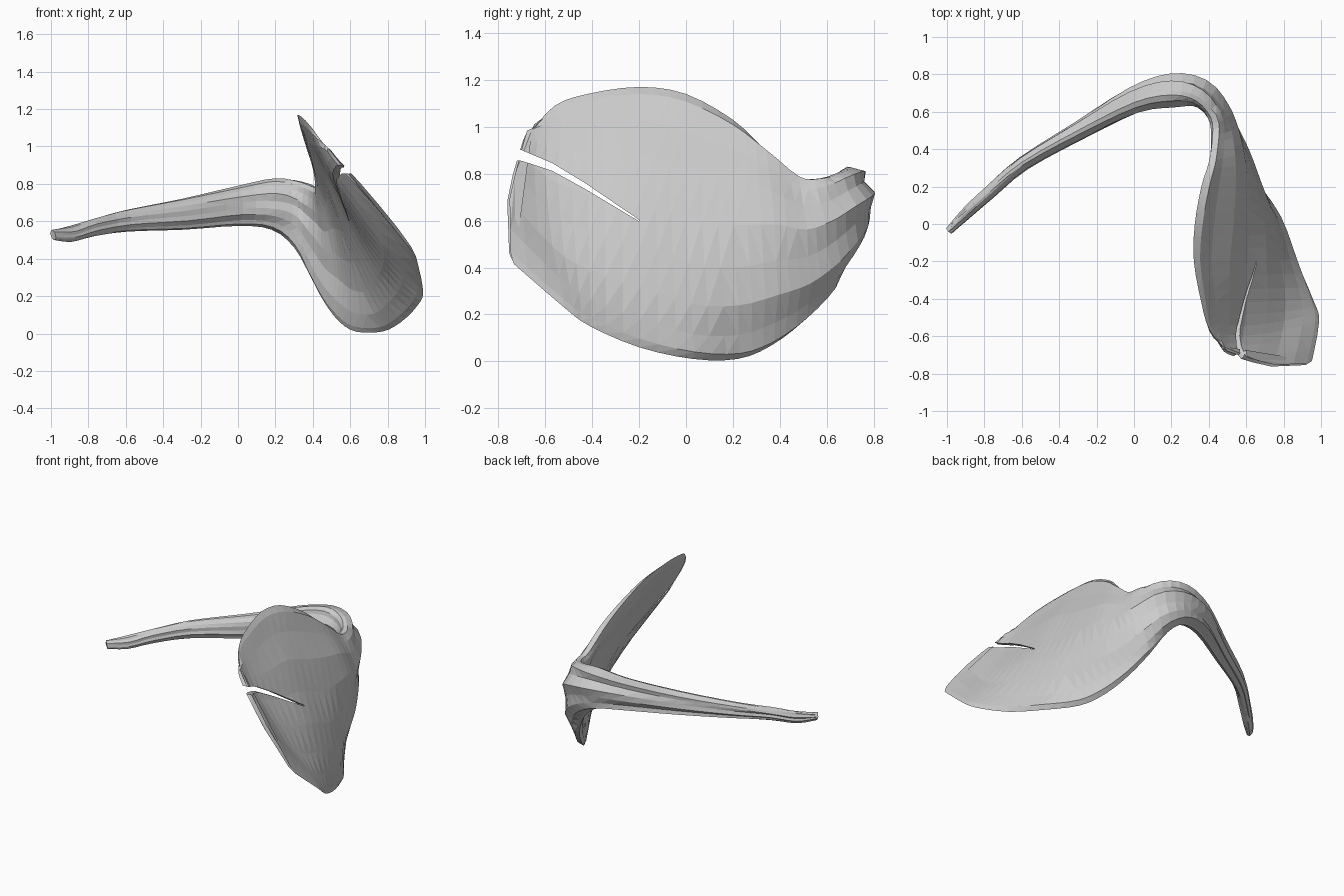
import bpy, bmesh, math, random
from mathutils import Vector

if "Cube" in bpy.data.objects:
    bpy.data.objects.remove(bpy.data.objects["Cube"])

random.seed(4)

# Cross-sections: upper edge, middle, lower edge, thickness
ARM = [
    ((-1.0, -.03, .55), (-.99, -.04, .53), (-.98, -.04, .50), .035),
    ((-.90, .07, .575), (-.89, .06, .53), (-.89, .05, .49), .055),
    ((-.78, .18, .61), (-.77, .17, .57), (-.77, .16, .52), .065),
    ((-.60, .33, .66), (-.59, .325, .605), (-.59, .31, .545), .07),
    ((-.30, .50, .72), (-.29, .50, .64), (-.29, .49, .555), .095),
    ((0, .65, .79), (0, .66, .685), (0, .65, .575), .14),
    ((.20, .69, .83), (.20, .71, .69), (.18, .70, .555), .17),
    ((.33, .66, .81), (.35, .70, .65), (.30, .69, .46), .14),
]
BLADE = [
    ((.41, .57, .78), (.45, .61, .56), (.39, .62, .30), .11),
    ((.42, .47, .79), (.51, .50, .50), (.46, .50, .17), .10),
    ((.40, .33, .91), (.56, .37, .50), (.54, .36, .065), .09),
    ((.36, .20, 1.03), (.60, .20, .48), (.63, .22, .01), .08),
    ((.325, 0, 1.14), (.63, 0, .50), (.77, .03, .01), .07),
    ((.32, -.20, 1.17), (.635, -.20, .58), (.87, -.20, .06), .055),
    ((.36, -.42, 1.14), (.64, -.42, .62), (.96, -.41, .15), .045),
    ((.40, -.56, 1.09), (.62, -.60, .71), (.99, -.52, .23), .035),
    ((.48, -.66, .98), (.60, -.73, .85), (.95, -.74, .42), .025),
]
SECTIONS = ARM + BLADE
STEPS, SPAN = 3, 9


def section(s):
    """Catmull-Rom blend of the neighbouring cross-sections."""
    i = min(int(s), len(SECTIONS) - 2)
    t = s - i
    w = ((-t + 2*t*t - t**3) / 2, (2 - 5*t*t + 3*t**3) / 2,
         (t + 4*t*t - 3*t**3) / 2, (t**3 - t*t) / 2)
    pts = [Vector((0, 0, 0)) for _ in range(3)]
    thick = 0
    for k, wk in enumerate(w):
        sec = SECTIONS[max(0, min(len(SECTIONS) - 1, i + k - 1))]
        for j in range(3):
            pts[j] += wk * Vector(sec[j])
        thick += wk * sec[3]
    return pts, thick


def surface(s, v):
    """Point on the middle sheet: arc through the three section points."""
    (a, b, c), _ = section(s)
    return a * ((1 - v) * (1 - 2*v)) + b * (4*v * (1 - v)) + c * (v * (2*v - 1))


def loft(name, rings):
    """Closed, triangulated object through equal-length rings of points."""
    bm = bmesh.new()
    rows = [[bm.verts.new(p) for p in ring] for ring in rings]
    for r0, r1 in zip(rows, rows[1:]):
        for k in range(len(r0)):
            m = (k + 1) % len(r0)
            bm.faces.new((r0[k], r0[m], r1[m], r1[k]))
    bm.faces.new(rows[0][::-1])
    bm.faces.new(rows[-1])
    bmesh.ops.triangulate(bm, faces=bm.faces[:])
    bmesh.ops.recalc_face_normals(bm, faces=bm.faces[:])
    mesh = bpy.data.meshes.new(name)
    bm.to_mesh(mesh)
    bm.free()
    obj = bpy.data.objects.new(name, mesh)
    bpy.context.scene.collection.objects.link(obj)
    return obj


# Single loft from arm tip to blade end
rings = []
last = len(SECTIONS) - 1
for n in range(last * STEPS + 1):
    s = n / STEPS
    _, thick = section(s)
    flat = .5 if s < len(ARM) else .35
    upper, lower = [], []
    for j in range(SPAN + 1):
        v = (1 - math.cos(math.pi * j / SPAN)) / 2
        p = surface(s, v)
        e = .02
        along = surface(min(last, s + e), v) - surface(max(0, s - e), v)
        across = surface(s, min(1, v + e)) - surface(s, max(0, v - e))
        normal = along.cross(across).normalized()
        if n == last * STEPS:                      # ragged front edge
            p += along.normalized() * random.uniform(-.02, .025)
        if j in (0, SPAN):
            upper.append(p)
            continue
        h = thick / 2 * (1 - (2*v - 1)**2) ** flat
        g = .1 * thick * math.sin(j * 2.6 + s * .5)  # lengthwise grooves
        upper.append(p + normal * (h + g))
        lower.append(p - normal * (h - g * .5))
    rings.append(upper + lower[::-1])
blade = loft("curved_blade", rings)

# Tapered wedge that splits the front of the blade into two lobes
SLIT = [(-.9, .95, .87), (-.70, .90, .855), (-.57, .845, .812),
        (-.43, .76, .735), (-.2, .603, .597)]
cutter = loft("slit_cutter", [
    [(.2, y, hi), (1.2, y, hi), (1.2, y, lo), (.2, y, lo)] for y, hi, lo in SLIT])
cutter.hide_render = True

# Keep the cut mesh from the first solver that gives a sound result
mod = blade.modifiers.new("slit", 'BOOLEAN')
mod.operation = 'DIFFERENCE'
mod.object = cutter
cut = None
for solver in ('MANIFOLD', 'EXACT', 'FLOAT'):
    mod.solver = solver
    bpy.context.view_layer.update()
    graph = bpy.context.evaluated_depsgraph_get()
    result = bpy.data.meshes.new_from_object(blade.evaluated_get(graph))
    if len(result.polygons) > .8 * len(blade.data.polygons):
        cut = result
        break
blade.modifiers.remove(mod)
if cut:
    blade.data = cut
bpy.data.objects.remove(cutter)
